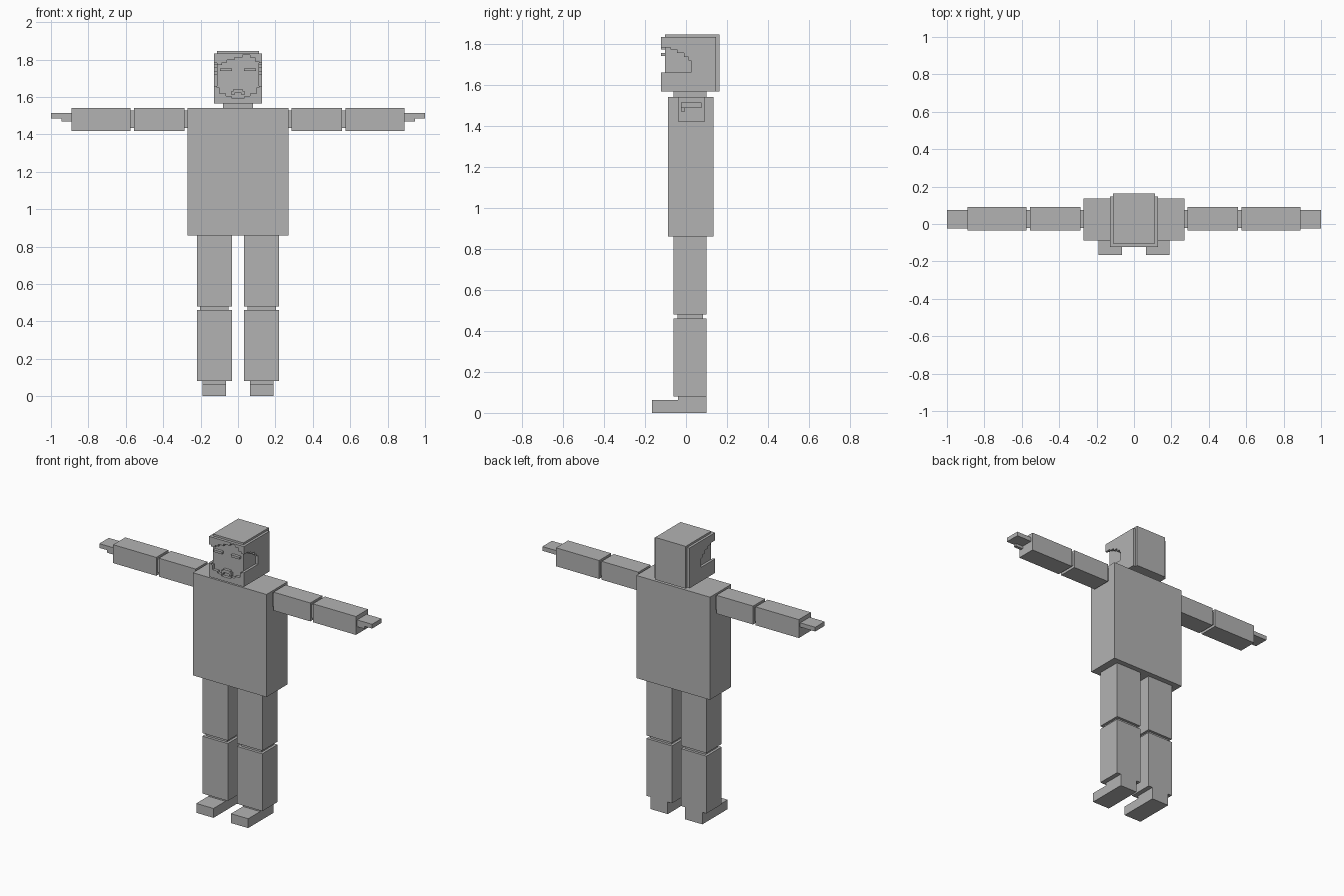
import bpy
import bmesh

cube = bpy.data.objects.get("Cube")
if cube:
    bpy.data.objects.remove(cube, do_unlink=True)

grey = bpy.data.materials.new("plain grey")
grey.use_nodes = True
colour = (0.45, 0.45, 0.45, 1)
grey.diffuse_color = colour
grey.node_tree.nodes["Principled BSDF"].inputs["Base Color"].default_value = colour


def finish(name, bm):
    bmesh.ops.recalc_face_normals(bm, faces=bm.faces)
    mesh = bpy.data.meshes.new(name)
    bm.to_mesh(mesh)
    bm.free()
    mesh.materials.append(grey)
    obj = bpy.data.objects.new(name, mesh)
    bpy.context.collection.objects.link(obj)
    return obj


def box(name, x, y, z):
    """Box between the (low, high) limits on each axis."""
    bm = bmesh.new()
    bmesh.ops.create_cube(bm, size=1)
    for v in bm.verts:
        for axis, (low, high) in enumerate((x, y, z)):
            v.co[axis] = low if v.co[axis] < 0 else high
    return finish(name, bm)


def plate(name, outline, axis, low, high):
    """Extrude a flat outline along x or y."""
    bm = bmesh.new()
    place = (lambda a, z, d: (d, a, z)) if axis == "x" else (lambda a, z, d: (a, d, z))
    face = bm.faces.new([bm.verts.new(place(a, z, low)) for a, z in outline])
    new = bmesh.ops.extrude_face_region(bm, geom=[face])["geom"]
    for v in new:
        if isinstance(v, bmesh.types.BMVert):
            v.co["xy".index(axis)] = high
    return finish(name, bm)


def stairs(columns):
    """Turn (start, end, height) columns into a stepped line."""
    return [p for a, b, z in columns for p in ((a, z), (b, z))]


# Torso, neck and head core
box("torso", (-.27, .27), (-.088, .135), (.86, 1.54))
box("neck", (-.08, .08), (-.06, .10), (1.53, 1.57))
box("head", (-.112, .112), (-.103, .163), (1.565, 1.845))

# Hair and beard across the front of the head
FRONT = (-.122, -.10)
hairline = stairs([(-.112, -.085, 1.77), (-.085, -.06, 1.783), (-.06, -.02, 1.797),
                   (-.02, .025, 1.81), (.025, .065, 1.823), (.065, .09, 1.812),
                   (.09, .112, 1.79)])
plate("front_hair", [(.112, 1.832), (-.112, 1.832)] + hairline, "y", *FRONT)
half = [(.035, .065, 1.605), (.065, .10, 1.618), (.10, .112, 1.65)]
left_half = [(-b, -a, z) for a, b, z in reversed(half)]
beardline = stairs(left_half + [(-.035, .035, 1.594)] + half)
plate("front_beard", [(.112, 1.565), (-.112, 1.565)] + beardline, "y", *FRONT)
plate("moustache", [(-.035, 1.61), (-.035, 1.632), (-.025, 1.632), (-.025, 1.642),
                    (.025, 1.642), (.025, 1.632), (.035, 1.632), (.035, 1.61),
                    (.02, 1.61), (.02, 1.622), (-.02, 1.622), (-.02, 1.61)], "y", *FRONT)

# Side hair outline with the opening around the temple
temple = stairs([(-.122, -.075, 1.78), (-.075, -.045, 1.77), (-.045, -.01, 1.755),
                 (-.01, .012, 1.735), (.012, .025, 1.717)])
side_hair = ([(.147, 1.565), (.147, 1.832)] + [(-.122, 1.832)] + temple
             + [(.025, 1.658), (-.122, 1.658), (-.122, 1.565)])


def mirrored(side, low, high):
    return sorted((side * low, side * high))


for label, s in (("left", 1), ("right", -1)):
    def part(name, x, y, z):
        box(label + "_" + name, mirrored(s, *x), y, z)

    # Head sides and brows
    plate(label + "_side_hair", side_hair, "x", *mirrored(s, .112, .128))
    part("eyebrow", (.033, .095), FRONT, (1.738, 1.753))

    # Arm segments with narrower joints
    ARM_Y, JOINT_Y, JOINT_Z = (-.036, .09), (-.022, .076), (1.435, 1.527)
    part("shoulder_joint", (.26, .30), JOINT_Y, JOINT_Z)
    part("upper_arm", (.285, .555), ARM_Y, (1.418, 1.54))
    part("elbow_joint", (.54, .59), JOINT_Y, JOINT_Z)
    part("forearm", (.574, .89), ARM_Y, (1.418, 1.54))
    part("hand", (.88, 1.0), (-.024, .075), (1.485, 1.513))
    part("thumb", (.88, .945), (-.024, -.004), (1.468, 1.49))

    # Leg segments, knee, ankle and foot
    part("thigh", (.033, .22), (-.06, .10), (.48, .86))
    part("knee_joint", (.05, .203), (-.042, .083), (.45, .49))
    part("shin", (.033, .22), (-.06, .10), (.08, .46))
    part("ankle", (.064, .19), (-.04, .10), (.05, .08))
    part("foot", (.064, .19), (-.165, .10), (0, .062))
